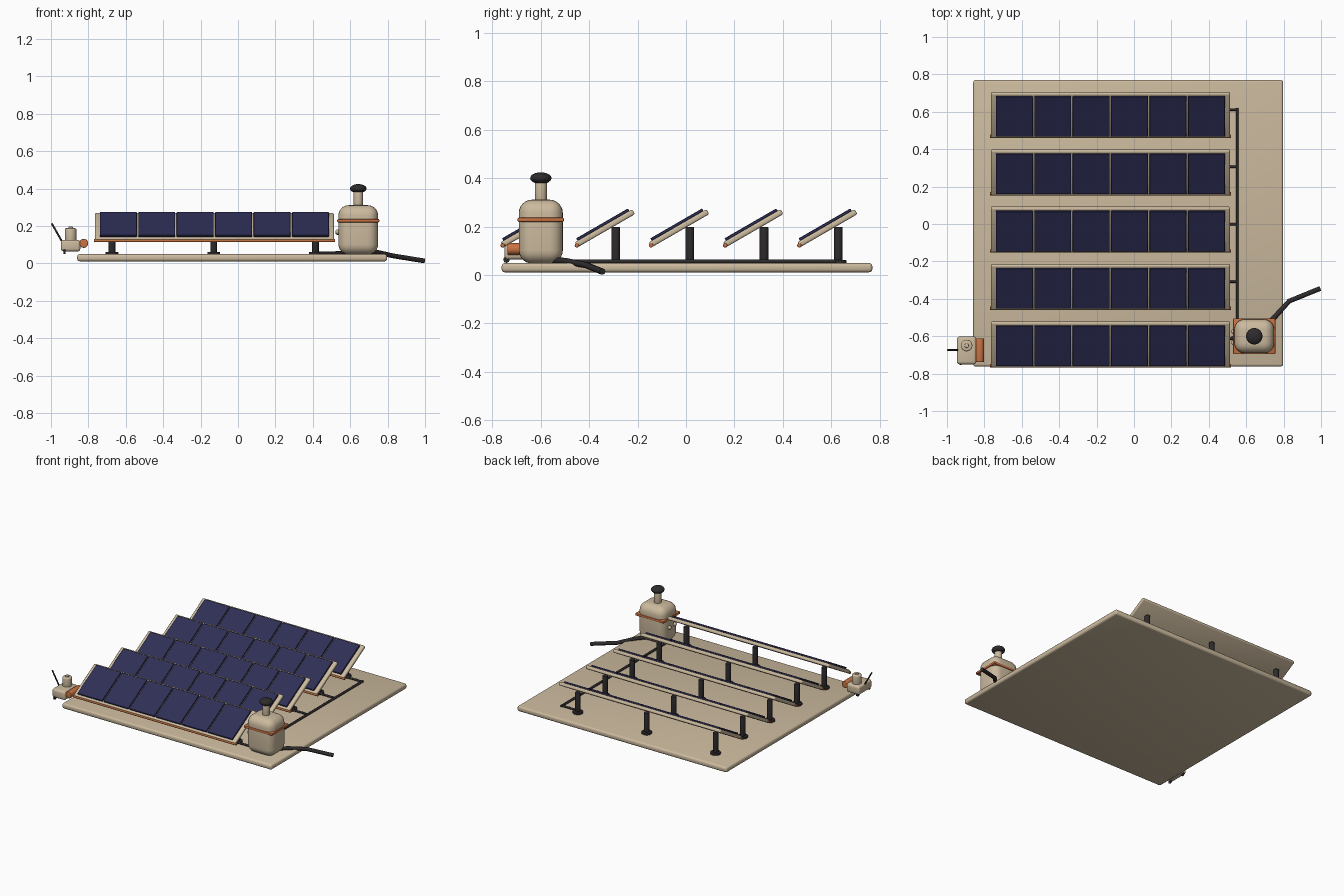
import bpy, bmesh, math
from mathutils import Vector, Matrix

if "Cube" in bpy.data.objects:
    bpy.data.objects.remove(bpy.data.objects["Cube"])

def mat(name, c):
    m = bpy.data.materials.new(name)
    m.diffuse_color = (*c, 1)
    m.use_nodes = True
    m.node_tree.nodes["Principled BSDF"].inputs["Base Color"].default_value = m.diffuse_color
    return m

TAN = mat("sand_tan", (0.60, 0.49, 0.34))
NAVY = mat("cell_navy", (0.028, 0.028, 0.095))
DARK = mat("dark_rubber", (0.028, 0.024, 0.026))
ORANGE = mat("burnt_orange", (0.58, 0.17, 0.055))

def finish(name, bm, m, smooth=True):
    me = bpy.data.meshes.new(name)
    bm.normal_update()
    bm.to_mesh(me)
    bm.free()
    me.materials.append(m)
    ob = bpy.data.objects.new(name, me)
    bpy.context.collection.objects.link(ob)
    if smooth:
        bpy.ops.object.select_all(action='DESELECT')
        ob.select_set(True)
        bpy.context.view_layer.objects.active = ob
        bpy.ops.object.shade_smooth_by_angle(angle=math.radians(40))
    return ob

def box(name, c, size, m, bevel=0.0, seg=3, tilt=0.0):
    bm = bmesh.new()
    bmesh.ops.create_cube(bm, size=1)
    bmesh.ops.scale(bm, vec=size, verts=bm.verts)
    if bevel:
        bmesh.ops.bevel(bm, geom=bm.edges[:], offset=bevel, segments=seg,
                        profile=0.5, affect='EDGES')
    bm.transform(Matrix.Translation(c) @ Matrix.Rotation(tilt, 4, 'X'))
    return finish(name, bm, m)

def rod(name, a, b, r, m, bevel=0.0, sides=20):
    a, b = Vector(a), Vector(b)
    d = b - a
    bm = bmesh.new()
    bmesh.ops.create_cone(bm, cap_ends=True, segments=sides, radius1=r, radius2=r, depth=d.length)
    if bevel:
        rim = [e for e in bm.edges if abs(e.verts[0].co.z - e.verts[1].co.z) < 1e-6]
        bmesh.ops.bevel(bm, geom=rim, offset=bevel, segments=3, profile=0.5, affect='EDGES')
    bm.transform(Matrix.Translation((a + b) / 2) @ d.to_track_quat('Z', 'Y').to_matrix().to_4x4())
    return finish(name, bm, m)

def ball(name, c, scale, m):
    bm = bmesh.new()
    bmesh.ops.create_uvsphere(bm, u_segments=24, v_segments=14, radius=1)
    bm.transform(Matrix.Translation(c) @ Matrix.Diagonal((*scale, 1)))
    return finish(name, bm, m)

# ground slab
box("base_slab", (-0.031, 0.004, 0.03), (1.657, 1.532, 0.038), TAN, 0.013)

# five tilted panel rows
TILT = math.radians(30)
S = Vector((0, math.cos(TILT), math.sin(TILT)))
N = Vector((0, -math.sin(TILT), math.cos(TILT)))
X0, X1, ZC = -0.765, 0.513, 0.193
XC = (X0 + X1) / 2
PITCH = 0.2055
for row in range(5):
    yc = 0.584 - 0.3065 * row
    c = Vector((XC, yc, ZC))
    tag = f"row{row + 1}"
    box(f"{tag}_frame", c, (X1 - X0, 0.275, 0.024), TAN, 0.008, 3, TILT)
    for k in range(6):
        p = c + N * 0.017 + Vector(((k - 2.5) * PITCH, 0, 0))
        box(f"{tag}_cell{k + 1}", p, (PITCH - 0.008, 0.247, 0.012), NAVY, 0.002, 1, TILT)
    # orange strip along the low edge
    y, z = yc - 0.1155, ZC - 0.071
    rod(f"{tag}_low_rail", (X0 - 0.006, y, z), (X1 + 0.006, y, z), 0.009, ORANGE, 0.003, 16)
    # support posts with foot flanges
    for k, x in enumerate((-0.674, -0.13, 0.414)):
        yp = yc + 0.045
        rod(f"{tag}_post{k + 1}", (x, yp, 0.045), (x, yp, 0.198), 0.018, DARK, 0.003)
        rod(f"{tag}_post_foot{k + 1}", (x, yp, 0.045), (x, yp, 0.062), 0.034, DARK, 0.004)
    # branch cable to the trunk line
    rod(f"{tag}_branch_cable", (0.414, yc + 0.028, 0.056), (0.552, yc + 0.028, 0.056), 0.007, DARK, 0, 10)

rod("trunk_cable", (0.552, 0.62, 0.056), (0.552, -0.61, 0.056), 0.008, DARK, 0, 10)
rod("tank_feed_cable", (0.52, -0.61, 0.058), (0.62, -0.61, 0.058), 0.008, DARK, 0, 10)

# storage tank
TX, TY = 0.643, -0.60
box("tank_body", (TX, TY, 0.179), (0.212, 0.182, 0.264), TAN, 0.055, 6)
box("tank_band", (TX, TY, 0.228), (0.226, 0.192, 0.018), ORANGE, 0.006, 2)
rod("tank_neck", (TX, TY, 0.30), (TX, TY, 0.388), 0.025, TAN, 0.008, 24)
ball("tank_cap", (TX, TY, 0.40), (0.044, 0.044, 0.024), DARK)
for k, (y, z) in enumerate(((-0.575, 0.165), (-0.635, 0.168))):
    ball(f"tank_knob{k + 1}", (0.533, y, z), (0.013, 0.013, 0.013), TAN)

# outlet hose
cu = bpy.data.curves.new("outlet_hose", 'CURVE')
cu.dimensions = '3D'
cu.bevel_depth = 0.013
cu.bevel_resolution = 3
cu.use_fill_caps = True
sp = cu.splines.new('POLY')
pts = [(0.69, -0.56, 0.062), (0.75, -0.50, 0.058), (0.83, -0.412, 0.04), (0.995, -0.345, 0.0135)]
sp.points.add(len(pts) - 1)
for q, p in zip(sp.points, pts):
    q.co = (*p, 1)
cu.materials.append(DARK)
bpy.context.collection.objects.link(bpy.data.objects.new("outlet_hose", cu))

# small control unit beside the slab
box("control_box", (-0.895, -0.676, 0.095), (0.104, 0.148, 0.062), TAN, 0.014)
rod("control_dome", (-0.895, -0.65, 0.115), (-0.895, -0.65, 0.188), 0.031, TAN, 0.008, 24)
rod("control_dome_button", (-0.895, -0.65, 0.18), (-0.895, -0.65, 0.197), 0.012, TAN, 0.003)
rod("control_roller", (-0.825, -0.738, 0.107), (-0.825, -0.612, 0.107), 0.024, ORANGE, 0.004, 24)
rod("control_antenna", (-0.94, -0.674, 0.115), (-0.996, -0.674, 0.214), 0.005, DARK, 0, 10)
for k, y in enumerate((-0.742, -0.615)):
    rod(f"control_wheel{k + 1}", (-0.932, y, 0.063), (-0.923, y, 0.063), 0.013, DARK, 0, 16)
